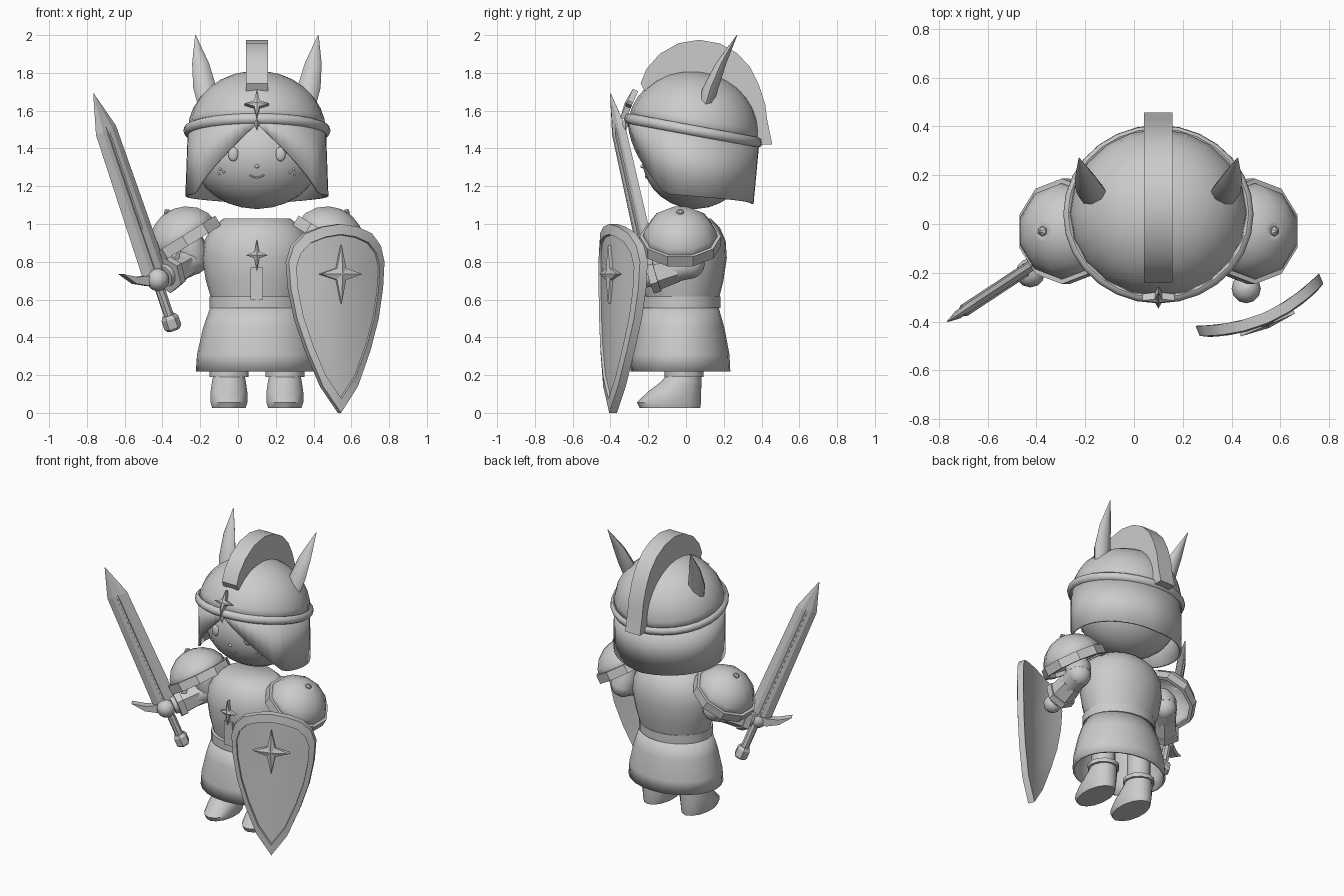
import bpy, bmesh, math
from math import sin, cos, pi, sqrt, radians
from mathutils import Vector, Matrix

if "Cube" in bpy.data.objects:
    bpy.data.objects.remove(bpy.data.objects["Cube"])

CX = 0.10  # x of the body's mirror plane


def frame(o, x, y, z):
    m = Matrix.Identity(4)
    for i, v in enumerate((x, y, z)):
        m.col[i][:3] = Vector(v).normalized()
    m.translation = Vector(o)
    return m


def loft(name, rings, m=Matrix(), cap=True, smooth=35, solid=0):
    """Skin a list of equal-length closed point rings."""
    bm = bmesh.new()
    vs = [[bm.verts.new(m @ Vector(p)) for p in r] for r in rings]
    n = len(vs[0])
    for a, b in zip(vs, vs[1:]):
        for i in range(n):
            j = (i + 1) % n
            bm.faces.new((a[i], a[j], b[j], b[i]))
    if cap:
        bm.faces.new(vs[0][::-1])
        bm.faces.new(vs[-1])
    bmesh.ops.remove_doubles(bm, verts=bm.verts, dist=1e-5)
    bmesh.ops.recalc_face_normals(bm, faces=bm.faces)
    me = bpy.data.meshes.new(name)
    bm.to_mesh(me)
    bm.free()
    ob = bpy.data.objects.new(name, me)
    bpy.context.collection.objects.link(ob)
    if smooth:
        bpy.ops.object.select_all(action='DESELECT')
        ob.select_set(True)
        bpy.context.view_layer.objects.active = ob
        bpy.ops.object.shade_smooth_by_angle(angle=radians(smooth))
    if solid:
        md = ob.modifiers.new("thickness", 'SOLIDIFY')
        md.thickness = solid
    return ob


def ring(x, y, z, rx, ry, n=24):
    return [(x + rx * sin(2 * pi * i / n), y - ry * cos(2 * pi * i / n), z) for i in range(n)]


def ball(name, c, r, n=16, m=8):
    rings = []
    for k in range(m + 1):
        t = pi * (0.01 + 0.98 * k / m) - pi / 2
        rings.append(ring(c[0], c[1], c[2] + r[2] * sin(t), r[0] * cos(t), r[1] * cos(t), n))
    return loft(name, rings, smooth=50)


def tube(name, p0, p1, radii, n=8, smooth=0):
    d = Vector(p1) - Vector(p0)
    m = Matrix.Translation(p0) @ d.to_track_quat('Z', 'Y').to_matrix().to_4x4()
    k = len(radii) - 1
    return loft(name, [ring(0, 0, d.length * i / k, r, r, n) for i, r in enumerate(radii)], m, smooth=smooth)


def hoop(name, m, rx, ry, z0, z1, t, n):
    prof = [(0, z0), (t, z0), (t, z1), (0, z1), (0, z0)]
    return loft(name, [ring(0, 0, z, rx + d, ry + d, n) for d, z in prof], m, cap=False, smooth=30)


def star(name, m, w, h, t):
    out = [(w, 0), (.22 * w, .2 * h), (0, h), (-.22 * w, .2 * h), (-w, 0), (-.22 * w, -.2 * h), (0, -h), (.22 * w, -.2 * h)]
    rings = [[(x * s, y * s, z) for x, y in out] for s, z in ((1, -t), (1, t * .5), (.05, t))]
    return loft(name, rings, m, smooth=0)


# body: tunic top, belt, open skirt
loft("torso", [ring(CX, -.01 - .01 * (1 - i / 5), z, r, r * .8) for i, (z, r) in enumerate(
    [(.58, .235), (.70, .27), (.82, .29), (.91, .28), (.98, .24), (1.03, .175)])], smooth=50)
loft("skirt", [ring(CX, -.03, z, r, r * .82) for z, r in
     [(.22, .323), (.31, .317), (.45, .285), (.58, .24)]], cap=False, solid=.015)
hoop("belt", Matrix.Translation((CX, -.03, .585)), .225, .188, -.03, .03, .025, 24)
loft("tunic_strip", [[(CX - .033, y, z), (CX + .033, y, z), (CX + .033, y + .06, z), (CX - .033, y + .06, z)]
                     for z, y in ((.6, -.25), (.77, -.255))], smooth=0)
star("tunic_star", frame((CX, -.25, .835), (1, 0, 0), (0, 0, 1), (0, -1, 0)), .058, .085, .025)

# head and face
HC, HR = Vector((CX, .05, 1.36)), Vector((.34, .285, .28))
ball("head", HC, HR, 28, 14)


def on_face(dx, z):
    y = HC.y - HR.y * sqrt(1 - (dx / HR.x) ** 2 - ((z - HC.z) / HR.z) ** 2)
    return Vector((CX + dx, y, z))


ball("nose", on_face(0, 1.305), (.013, .012, .01), 8, 5)
mouth = [on_face(d, 1.245 + 9 * d * d) for d in (-.038, -.02, 0, .02, .038)]
for a, b in zip(mouth, mouth[1:]):
    tube("mouth", a, b, (.005, .005), 6)

for s in (-1, 1):
    # eyes, cheek dots
    ball("eye", on_face(s * .125, 1.37), (.028, .014, .038), 12, 8)
    for dx, z in ((.175, 1.275), (.195, 1.29), (.2, 1.265)):
        ball("cheek_dot", on_face(s * dx, z), (.009, .006, .007), 6, 4)
    # flattened helmet horns
    X = lambda d: CX + s * d
    loft("horn", [ring(X(d), y, z, rx, ry, 8) for d, y, z, rx, ry in
         [(.26, .10, 1.62, .05, .04), (.275, .13, 1.72, .062, .042),
          (.298, .185, 1.85, .045, .028), (.325, .27, 2.0, .002, .002)]], smooth=50)
    # shoulder armour: dome, rim, stud
    m = frame((X(.38), -.03, .91), (.85, 0, -s * .53), (0, 1, 0), (s * .53, 0, .85))
    loft("shoulder_dome", [ring(0, 0, .18 * sin(t), .203 * cos(t), .203 * cos(t), 10)
         for t in (0, .35, .7, 1.05, 1.35, 1.55)], m, cap=False, smooth=50, solid=.012)
    hoop("shoulder_rim", m, .192, .192, -.03, .03, .024, 10)
    loft("shoulder_stud", [ring(0, 0, z, r, r, 6) for z, r in ((.165, .022), (.185, .02), (.197, .004))], m, smooth=0)
    # leg, boot, boot cuff
    x = X(.148)
    loft("leg", [ring(x, -.01, z, .078, .078, 12) for z in (.18, .5)])
    loft("boot", [ring(x, y, z, rx, ry, 14) for y, z, rx, ry in
         [(-.085, .025, .09, .16), (-.09, .055, .1, .17), (-.062, .11, .1, .142),
          (-.025, .165, .092, .107), (-.012, .2, .085, .092)]], smooth=45)
    hoop("boot_cuff", Matrix.Translation((x, -.01, .2)), .075, .075, -.01, .018, .028, 12)

# arms: upper arm, elbow, flared bracer, hand
for sh, el, ha in (((-.25, -.02, .93), (-.24, .02, .81), (-.425, -.20, .705)),
                   ((.46, -.02, .93), (.48, .02, .79), (.46, -.265, .71))):
    sh, el, ha = Vector(sh), Vector(el), Vector(ha)
    tube("upper_arm", sh, el, (.06, .085, .08), 12, 50)
    ball("elbow", el, (.08, .08, .08), 12, 8)
    tube("forearm", el, el.lerp(ha, .85), (.08, .07, .06), 12, 50)
    tube("bracer", el.lerp(ha, .25), el.lerp(ha, .72), (.078, .092), 6)
    tube("bracer_edge", el.lerp(ha, .62), el.lerp(ha, .76), (.1, .102), 6)
    ball("hand", ha, (.06, .06, .06), 12, 8)

# helmet: tilted dome and band, neck guard with pointed face opening
tilt = Matrix.Translation((CX, .04, 1.495)) @ Matrix.Rotation(radians(-10.5), 4, 'X')
loft("helmet_dome", [ring(0, 0, .315 * sin(t), .365 * cos(t), .35 * cos(t), 20)
     for t in [i * pi / 16 for i in range(8)] + [1.56]], tilt, cap=False, smooth=50, solid=.012)
band = [(.012 + .02 * cos(a), .027 * sin(a)) for a in [i * pi / 4 for i in range(8)] + [0]]
loft("helmet_band", [ring(0, 0, z, .358 + d, .34 + d, 28) for d, z in band], tilt, cap=False, smooth=50)
top, low = [], []
N, C = 48, radians(62)
for i in range(N):
    th = 2 * pi * i / N
    a = min(th, 2 * pi - th)
    y = .04 - .348 * cos(a)
    top.append((CX + .366 * sin(th), y, 1.495 - .185 * (y - .04)))
    z = 1.53 - .37 * a / C if a < C else 1.16 - .055 * (a - C) / (pi - C)
    k = (1.53 - z) / .42
    low.append((CX + (.366 + .014 * k) * sin(th), .04 - (.348 - .03 * k) * cos(a), z))
loft("neck_guard", [top, low], cap=False, smooth=30, solid=.014)
star("helmet_star", frame((CX, -.305, 1.635), (1, 0, 0), (0, .4, .92), (0, -.92, .4)), .065, .083, .02)
ball("helmet_point", (CX, -.32, 1.53), (.014, .02, .035), 4, 2)

# helmet crest
crest = [(-.24, 1.745), (-.21, 1.82), (-.14, 1.9), (-.04, 1.957), (.07, 1.975), (.18, 1.955), (.27, 1.905),
         (.34, 1.83), (.385, 1.74), (.42, 1.63), (.43, 1.55), (.457, 1.42), (.37, 1.42), (.33, 1.56),
         (.22, 1.68), (.05, 1.77), (-.1, 1.76), (-.22, 1.705)]
loft("crest", [[(CX + dx, y, z) for y, z in crest] for dx in (-.058, .058)], smooth=30)

# sword, built along its own axis
P0 = Vector((-.34, -.12, .44))
ax = (Vector((-.765, -.40, 1.69)) - P0).normalized()
nrm = Vector((-.55, .84, 0)).normalized()
nrm = (nrm - ax * nrm.dot(ax)).normalized()
wid = nrm.cross(ax)
if wid.x < 0:
    wid, nrm = -wid, -nrm
S = frame(P0, wid, nrm, ax)


def blade_ring(z, w, t):
    return [(w, 0, z), (w * .45, t, z), (-w * .45, t, z), (-w, 0, z), (-w * .45, -t, z), (w * .45, -t, z)]


loft("blade", [blade_ring(.3, .08, .02), blade_ring(1.14, .068, .018), blade_ring(1.35, .002, .002)], S, smooth=0)
loft("blade_ridge", [blade_ring(z, .012, .026) for z in (.3, 1.12)] + [blade_ring(1.2, .001, .01)], S, smooth=0)
cres = [(-.2, .1), (-.14, .02), (-.07, -.02), (0, -.035), (.07, -.02), (.14, .02), (.2, .1),
        (.12, .05), (.05, .03), (-.05, .03), (-.12, .05)]
loft("sword_guard", [[(x, y, .3 + z) for x, z in cres] for y in (-.025, .025)], S, smooth=0)
loft("sword_grip", [ring(0, 0, z, .027, .027, 8) for z in (.05, .3)], S)
loft("pommel", [ring(0, 0, z, r, r, 6) for z, r in ((0, .035), (.015, .047), (.065, .047), (.085, .035))], S, smooth=0)

# shield: curved kite plate with raised rim
half = [(0, 1), (.1, .985), (.19, .95), (.25, .885), (.275, .8), (.265, .66), (.235, .5), (.18, .33), (.1, .14), (0, 0)]
outline = half + [(-u, z) for u, z in half[-2:0:-1]]
SH = frame((.505, -.31, 0), (.92, .39, 0), (0, 0, 1), (.39, -.92, 0))


def plate(s, off):
    return [(u * s, .58 + (z - .58) * s, .06 * (1 - (u * s / .275) ** 2) + off) for u, z in outline]


loft("shield", [plate(s, o) for s, o in ((.02, 0), (.35, 0), (.7, 0), (1, 0), (1, .045), (.87, .05), (.86, .036),
     (.6, .036), (.3, .036), (.02, .036))], SH, smooth=30)
star("shield_star", SH @ Matrix.Translation((0, .735, .1)), .12, .155, .025)
